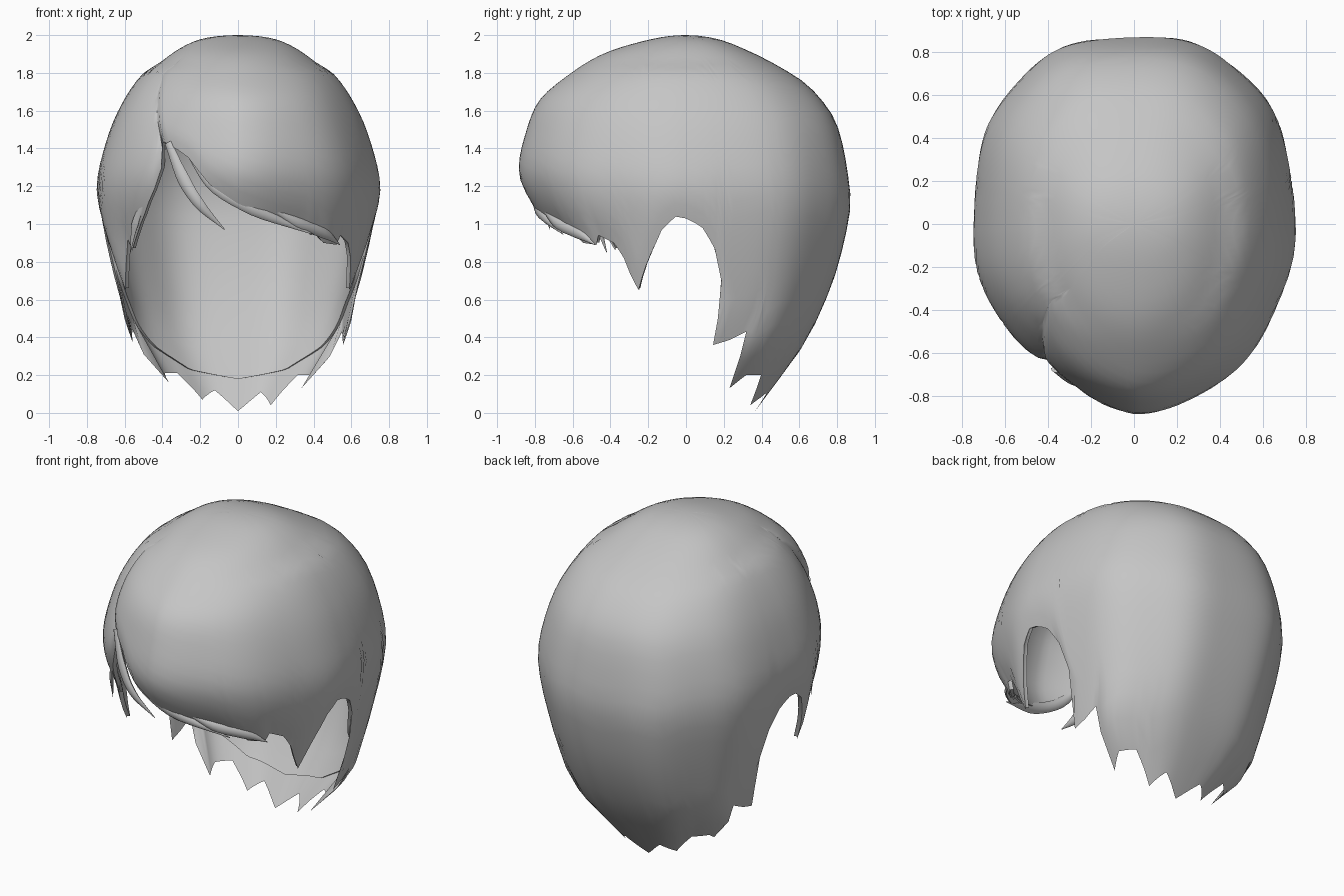
import bpy, bmesh, math
from mathutils import Vector

if "Cube" in bpy.data.objects:
    bpy.data.objects.remove(bpy.data.objects["Cube"])

hair = bpy.data.materials.new("hair_grey")
hair.diffuse_color = (0.56, 0.56, 0.56, 1)
hair.use_nodes = True
hair.node_tree.nodes["Principled BSDF"].inputs["Base Color"].default_value = hair.diffuse_color

# Profiles by height: half width, front depth, back depth
WIDTH = [(2, 0), (1.985, .17), (1.95, .27), (1.85, .42), (1.8, .5), (1.6, .635), (1.4, .71), (1.2, .75),
         (1, .73), (.8, .69), (.6, .64), (.36, .57), (.2, .43), (.13, .36), (.04, .28), (0, .24)]
FRONT = [(2, 0), (1.97, .22), (1.9, .44), (1.79, .62), (1.66, .77), (1.5, .84), (1.28, .88),
         (1.1, .82), (.9, .72), (.65, .74), (0, .6)]
BACK = [(2, 0), (1.97, .2), (1.93, .3), (1.83, .5), (1.77, .6), (1.68, .7), (1.53, .8), (1.2, .87),
        (1.05, .87), (.75, .8), (.5, .7), (.32, .6), (.14, .47), (0, .37)]

# Lower hair edge: (azimuth from the front, height)
FACE_EDGE = [(-86, 1.04), (-80, .98), (-75, .87), (-68, .65), (-60, .84), (-57, .92), (-55, .86), (-49, .95),
             (-43, 1.05), (-37, 1.18), (-34, 1.3), (-33.4, 1.44), (-32.4, 1.44), (-22, 1.36), (-11.6, 1.21),
             (0, 1.11), (16, 1.03), (29, .99), (33, .94), (35, .95), (40, .9), (48, .89), (50, .94),
             (57, .9), (62, .82), (68, .65), (75, .85), (80, .97), (86, 1.04)]
NAPE = [(90, 1.03), (94, .98), (98, .87), (100, .7), (101.4, .5), (103.4, .36), (110, .385), (117, .43),
        (119, .3), (122, .13), (129, .2), (142, .2), (152, .04), (166, .11)]
LEFT_NAPE = [(-a, z + (.03 if a in (122, 152) else .01)) for a, z in reversed(NAPE)]
EDGE = [(-180, .01)] + LEFT_NAPE + FACE_EDGE + NAPE + [(180, .01)]
LINING = [(98, .9), (101, .72), (107, .62), (120, .48), (134, .35), (153, .23), (180, .18)]


def lerp(table, v):
    for (a, p), (b, q) in zip(table, table[1:]):
        if a <= v <= b:
            return p + (q - p) * (v - a) / (b - a)
    return table[0][1] if v < table[0][0] else table[-1][1]


def profile(table, z):
    """Smooth interpolation, spaced so the crown is round."""
    u = math.sqrt(max(0, 2 - z))
    pts = [(math.sqrt(2 - h), r) for h, r in table]
    n = len(pts)
    slope = lambda i: ((pts[min(i + 1, n - 1)][1] - pts[max(i - 1, 0)][1]) /
                       (pts[min(i + 1, n - 1)][0] - pts[max(i - 1, 0)][0]))
    for i in range(n - 1):
        (a, p), (b, q) = pts[i], pts[i + 1]
        if u <= b or i == n - 2:
            h = b - a
            t = min(1, (u - a) / h)
            return ((2*t**3 - 3*t*t + 1) * p + (t**3 - 2*t*t + t) * h * slope(i)
                    + (3*t*t - 2*t**3) * q + (t**3 - t*t) * h * slope(i + 1))


def surface(a, z, scale=1.0):
    # the parting runs straight up, so nearby columns lean towards it
    lean = max(0, 1 - abs(a + 33) / 30) * 18 * min(1, max(0, (z - 1.4) / .4))
    b = a - lean
    # nape locks sweep forward towards their tips
    if abs(a) > 90:
        b = math.copysign(180 - (180 - abs(a)) * (1 + .5 * max(0, .6 - z)), a)
    r = math.radians(b)
    s, c = math.sin(r), math.cos(r)
    yc = .1 * min(1, max(0, (.8 - z) / .5))
    w = profile(WIDTH, z)
    if c >= 0:
        x, y = w * s, yc - (profile(FRONT, z) + yc) * c
    else:
        x = w * math.copysign(abs(s) ** .85, s)
        y = yc + (profile(BACK, z) - yc) * abs(c) ** .85
    # fringe flattens to the parting, and the side hair beyond it sits lower
    low = min(1, max(0, (1.9 - z) / .25))
    if -33 <= a < 0:
        y *= 1 - .06 * (-a / 33) * low
    elif -75 < a < -33:
        y *= 1 - .13 * (a + 75) / 42 * low
    # soft locks
    k = 1 + .009 * math.sin(r * 9 + 1) * min(1, 2 - z)
    k *= scale
    if z > 1:
        z = 1 + (z - 1) * scale
    return Vector((x * k, y * k, z))


def finish(bm, name, angle):
    bmesh.ops.recalc_face_normals(bm, faces=bm.faces)
    me = bpy.data.meshes.new(name)
    bm.to_mesh(me)
    bm.free()
    me.materials.append(hair)
    ob = bpy.data.objects.new(name, me)
    bpy.context.collection.objects.link(ob)
    bpy.ops.object.select_all(action='DESELECT')
    ob.select_set(True)
    bpy.context.view_layer.objects.active = ob
    bpy.ops.object.shade_smooth_by_angle(angle=math.radians(angle))
    return ob


# Hair shell: outer surface, lining and the edge between them
columns = []
for (a, _), (b, _) in zip(EDGE, EDGE[1:]):
    steps = max(1, math.ceil((b - a) / 3))
    columns += [a + (b - a) * i / steps for i in range(steps)]
ROWS = 26


def lining_rim(a):
    rim = lerp(EDGE, a) + .012
    return max(rim, lerp(LINING, abs(a))) if abs(a) > 98 else rim


bm = bmesh.new()
rims = []
for inner in (False, True):
    pole = bm.verts.new(surface(0, 2, .945 if inner else 1))
    grid = []
    for a in columns:
        rim = lining_rim(a) if inner else lerp(EDGE, a)
        depth = math.sqrt(2 - rim)
        col = []
        for i in range(1, ROWS + 1):
            t = i / ROWS
            roll = .02 * max(0, (t - .9) / .1) ** 2  # hair curls in at its edge
            col.append(bm.verts.new(surface(a, 2 - (depth * t) ** 2, .945 if inner else 1 - roll)))
        grid.append(col)
    for p, q in zip(grid, grid[1:] + grid[:1]):
        bm.faces.new((pole, p[0], q[0]))
        for i in range(ROWS - 1):
            bm.faces.new((p[i], p[i + 1], q[i + 1], q[i]))
    rims.append([col[-1] for col in grid])
outer, lining = rims
# back of the tips, rising to a small step at the lining
middle = [bm.verts.new(surface(a, lining_rim(a), .97)) for a in columns]
for lower, upper in ((outer, middle), (middle, lining)):
    for i in range(len(columns)):
        j = (i + 1) % len(columns)
        bm.faces.new((lower[i], upper[i], upper[j], lower[j]))
finish(bm, "hair_shell", 50)


def strand(name, path, radii, flat=.5, sides=8, steps=14):
    """Tapered lock swept along a smooth path."""
    pts = [Vector(p) for p in path]
    ext = [2 * pts[0] - pts[1]] + pts + [2 * pts[-1] - pts[-2]]
    bm = bmesh.new()
    rings = []
    for k in range(steps + 1):
        f = k / steps * (len(pts) - 1)
        i = min(int(f), len(pts) - 2)
        t = f - i
        p0, p1, p2, p3 = ext[i:i + 4]
        at = lambda t: .5 * (2*p1 + (p2 - p0)*t + (2*p0 - 5*p1 + 4*p2 - p3)*t*t
                             + (3*p1 - p0 - 3*p2 + p3)*t**3)
        along = (at(t + .01) - at(t - .01)).normalized()
        out = Vector((at(t).x, at(t).y, 0)).normalized()
        side = along.cross(out).normalized()
        out = side.cross(along)
        r = radii[i] + (radii[i + 1] - radii[i]) * t
        rings.append([bm.verts.new(at(t) + side * r * math.cos(2 * math.pi * n / sides)
                                   + out * r * flat * math.sin(2 * math.pi * n / sides))
                      for n in range(sides)])
    for p, q in zip(rings, rings[1:]):
        for n in range(sides):
            m = (n + 1) % sides
            bm.faces.new((p[n], p[m], q[m], q[n]))
    bm.faces.new(rings[0])
    bm.faces.new(rings[-1])
    finish(bm, name, 60)


# Loose locks of the fringe
strand("loose_strand", [(-.37, -.68, 1.43), (-.29, -.73, 1.24), (-.2, -.75, 1.1), (-.07, -.72, .97)],
       [.02, .036, .028, .002])
strand("fringe_sweep", [(-.27, -.75, 1.38), (-.13, -.79, 1.2), (.1, -.78, 1.07), (.4, -.65, .945)],
       [.008, .03, .035, .002])
strand("fringe_tip", [(.2, -.75, 1.07), (.33, -.68, 1.0), (.46, -.57, .95), (.54, -.48, .89)],
       [.01, .03, .03, .002])
strand("left_tip", [(-.5, -.53, 1.12), (-.545, -.47, 1.0), (-.57, -.42, .85)], [.015, .025, .002])
